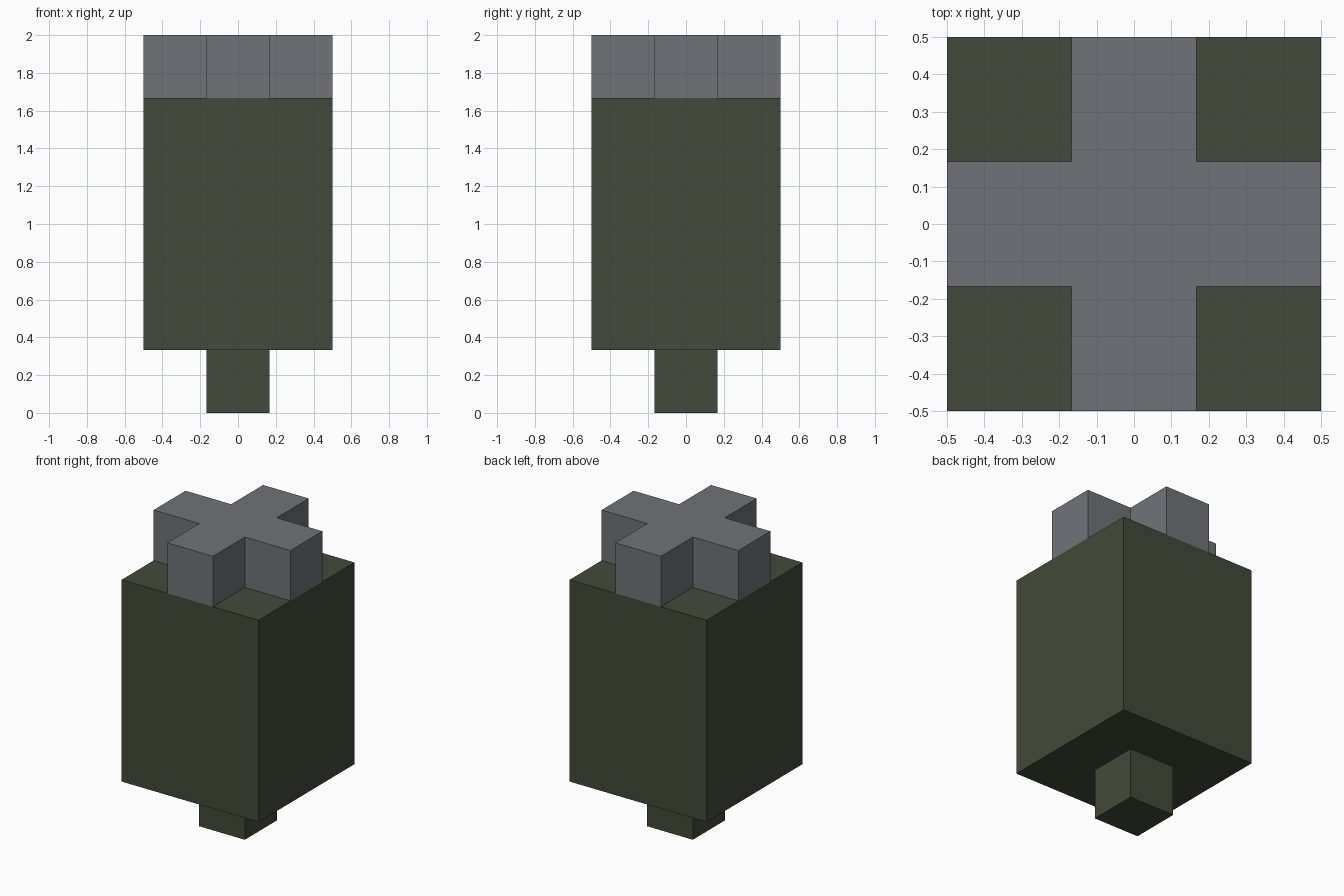
import bpy
import bmesh

cube = bpy.data.objects.get("Cube")
if cube:
    bpy.data.objects.remove(cube, do_unlink=True)

U = 1 / 6  # basic module: half the width of the stem and of each cross arm


def make_material(name, rgb):
    mat = bpy.data.materials.new(name)
    mat.use_nodes = True
    color = (*rgb, 1.0)
    mat.diffuse_color = color
    bsdf = next(n for n in mat.node_tree.nodes if n.type == 'BSDF_PRINCIPLED')
    bsdf.inputs["Base Color"].default_value = color
    bsdf.inputs["Roughness"].default_value = 0.8
    return mat


def make_prism(name, outline, z0, z1, mat):
    """Extrude a counter-clockwise outline from z0 up to z1."""
    bm = bmesh.new()
    base = bm.faces.new([bm.verts.new((x, y, z0)) for x, y in outline])
    top = bmesh.ops.extrude_face_region(bm, geom=[base], use_keep_orig=True)
    verts = [g for g in top["geom"] if isinstance(g, bmesh.types.BMVert)]
    bmesh.ops.translate(bm, vec=(0, 0, z1 - z0), verts=verts)
    bmesh.ops.recalc_face_normals(bm, faces=bm.faces)
    mesh = bpy.data.meshes.new(name)
    bm.to_mesh(mesh)
    bm.free()
    mesh.materials.append(mat)
    obj = bpy.data.objects.new(name, mesh)
    bpy.context.collection.objects.link(obj)
    return obj


def square(h):
    return [(-h, -h), (h, -h), (h, h), (-h, h)]


def cross(arm, reach):
    """Plus-shaped outline: one arm's three corners, turned four times."""
    points = []
    corner = [(arm, -arm), (reach, -arm), (reach, arm)]
    for _ in range(4):
        points += corner
        corner = [(-y, x) for x, y in corner]
    return points


green = make_material("dark_olive_green", (0.0545, 0.0685, 0.041))
grey = make_material("steel_grey", (0.162, 0.171, 0.188))

# Stem below, block body, plus-shaped cap on top
make_prism("bottom_stem", square(U), 0, 2 * U, green)
make_prism("body", square(3 * U), 2 * U, 10 * U, green)
make_prism("cross_cap", cross(U, 3 * U), 10 * U, 12 * U, grey)
